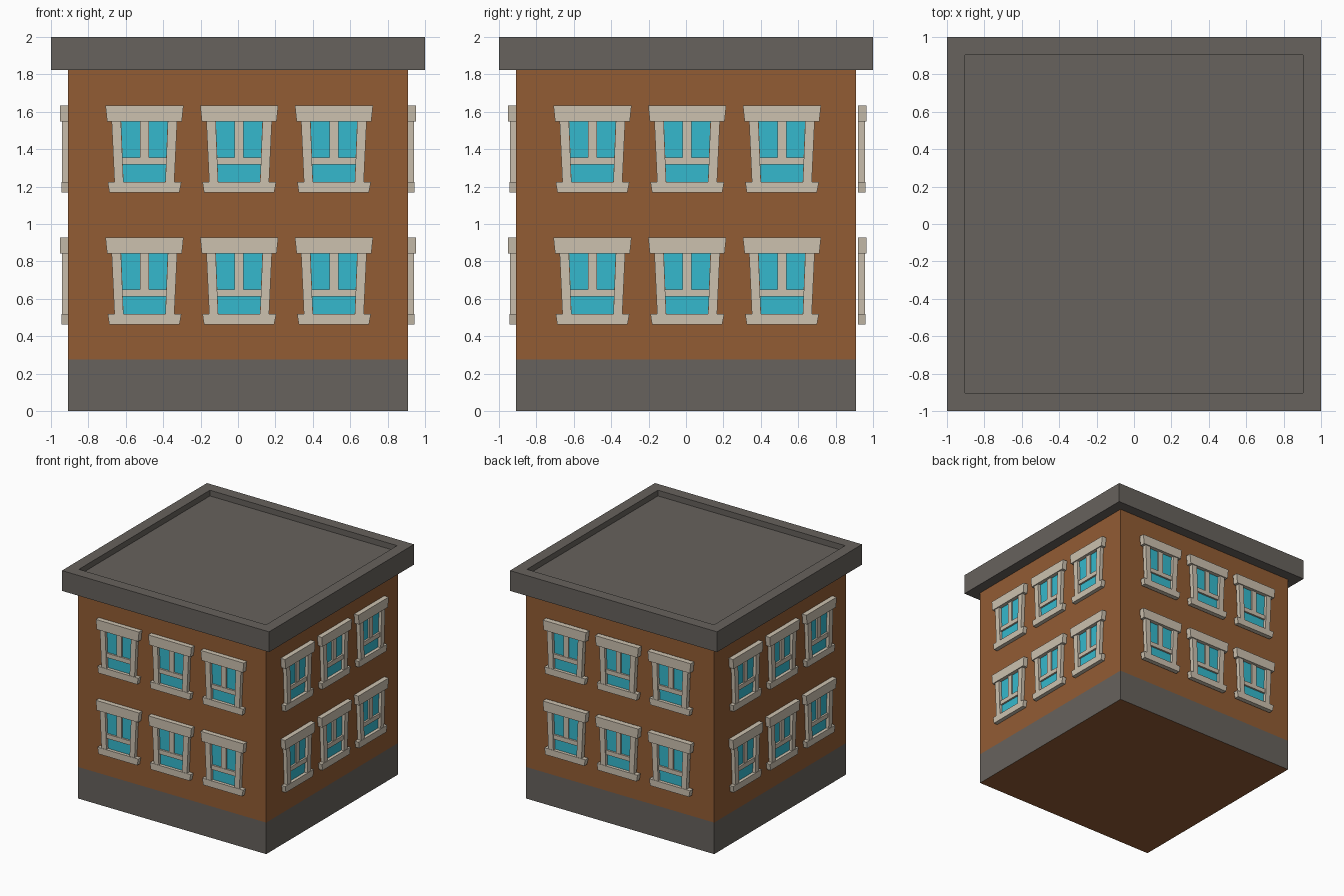
import bpy, bmesh, math
from mathutils import Matrix, Vector

if "Cube" in bpy.data.objects:
    bpy.data.objects.remove(bpy.data.objects["Cube"])

HALF = 0.908      # half width of the walls
PLINTH = 0.275    # height of the grey base
EAVES = 1.823     # underside of the roof slab


def material(name, rgb):
    m = bpy.data.materials.new(name)
    lin = [((c / 255 + 0.055) / 1.055) ** 2.4 for c in rgb]
    m.diffuse_color = (*lin, 1)
    m.use_nodes = True
    m.node_tree.nodes["Principled BSDF"].inputs["Base Color"].default_value = m.diffuse_color
    return m


BRICK = material("brown wall", (146, 92, 52))
GREY = material("grey stone", (103, 98, 93))
TRIM = material("beige trim", (204, 193, 175))
GLASS = material("blue glass", (53, 185, 205))


def add_object(name, mesh, matrix=None):
    ob = bpy.data.objects.new(name, mesh)
    if matrix is not None:
        ob.matrix_world = matrix
    bpy.context.collection.objects.link(ob)
    return ob


def to_mesh(bm, name, *mats):
    bmesh.ops.recalc_face_normals(bm, faces=bm.faces[:])
    me = bpy.data.meshes.new(name)
    bm.to_mesh(me)
    bm.free()
    for m in mats:
        me.materials.append(m)
    return me


def box(bm, half, z0, z1):
    mat = Matrix.Translation((0, 0, (z0 + z1) / 2)) @ Matrix.Diagonal((2 * half, 2 * half, z1 - z0, 1))
    bmesh.ops.create_cube(bm, size=1, matrix=mat)


def bar(bm, bottom, top, z0, z1, depth, back=-0.005):
    """Tapered bar: x range at the bottom and top; the front faces -y."""
    rings = []
    for y in (-back, -depth):
        pts = ((bottom[0], z0), (bottom[1], z0), (top[1], z1), (top[0], z1))
        rings.append([bm.verts.new((x, y, z)) for x, z in pts])
    a, b = rings
    bm.faces.new(a)
    bm.faces.new(b[::-1])
    for i in range(4):
        j = (i + 1) % 4
        bm.faces.new((a[i], a[j], b[j], b[i]))


# Walls, with the plinth cut in and coloured by height
bm = bmesh.new()
box(bm, HALF, 0, EAVES + 0.01)
bmesh.ops.bisect_plane(bm, geom=bm.verts[:] + bm.edges[:] + bm.faces[:],
                       plane_co=(0, 0, PLINTH), plane_no=(0, 0, 1))
for f in bm.faces:
    f.material_index = 1 if 0.01 < f.calc_center_median().z < PLINTH else 0
add_object("walls", to_mesh(bm, "walls", BRICK, GREY))

# Roof slab with a sunken top
bm = bmesh.new()
box(bm, 1, EAVES, 2)
top = max(bm.faces, key=lambda f: f.calc_center_median().z)
bmesh.ops.inset_region(bm, faces=[top], thickness=0.136)
inner = bmesh.ops.extrude_discrete_faces(bm, faces=[top])["faces"][0]
bmesh.ops.translate(bm, verts=inner.verts[:], vec=Vector((0, 0, -0.05)))
add_object("roof", to_mesh(bm, "roof", GREY))

# Window trim, with z = 0 at the foot of the sill
bm = bmesh.new()
bar(bm, (-0.187, 0.187), (-0.196, 0.198), 0, 0.057, 0.036)            # sill
bar(bm, (-0.199, 0.200), (-0.208, 0.209), 0.380, 0.465, 0.042)        # lintel
for s in (-1, 1):                                                     # jambs
    bar(bm, sorted((s * 0.112, s * 0.160)), sorted((s * 0.125, s * 0.175)), 0.057, 0.380, 0.033)
bar(bm, (-0.118, 0.118), (-0.118, 0.118), 0.150, 0.188, 0.024, 0.003)  # transom
bar(bm, (-0.024, 0.024), (-0.024, 0.024), 0.188, 0.380, 0.020, 0.003)  # mullion
frame = to_mesh(bm, "window_frame", TRIM)

# Window pane
bm = bmesh.new()
bar(bm, (-0.111, 0.111), (-0.124, 0.124), 0.05, 0.385, 0.008, 0.001)
pane = to_mesh(bm, "window_glass", GLASS)

# Three windows on two floors of every side; those at the back stand off slightly
for side, gap in (("front", 0), ("right", 0), ("back", 0.015), ("left", 0)):
    k = ("front", "right", "back", "left").index(side)
    turn = Matrix.Rotation(k * math.pi / 2, 4, "Z")
    for col in range(3):
        for z in (0.462, 1.168):
            m = turn @ Matrix.Translation((-0.500 + 0.506 * col, -HALF - gap, z))
            add_object(f"{side}_window_frame", frame, m)
            add_object(f"{side}_window_glass", pane, m)
